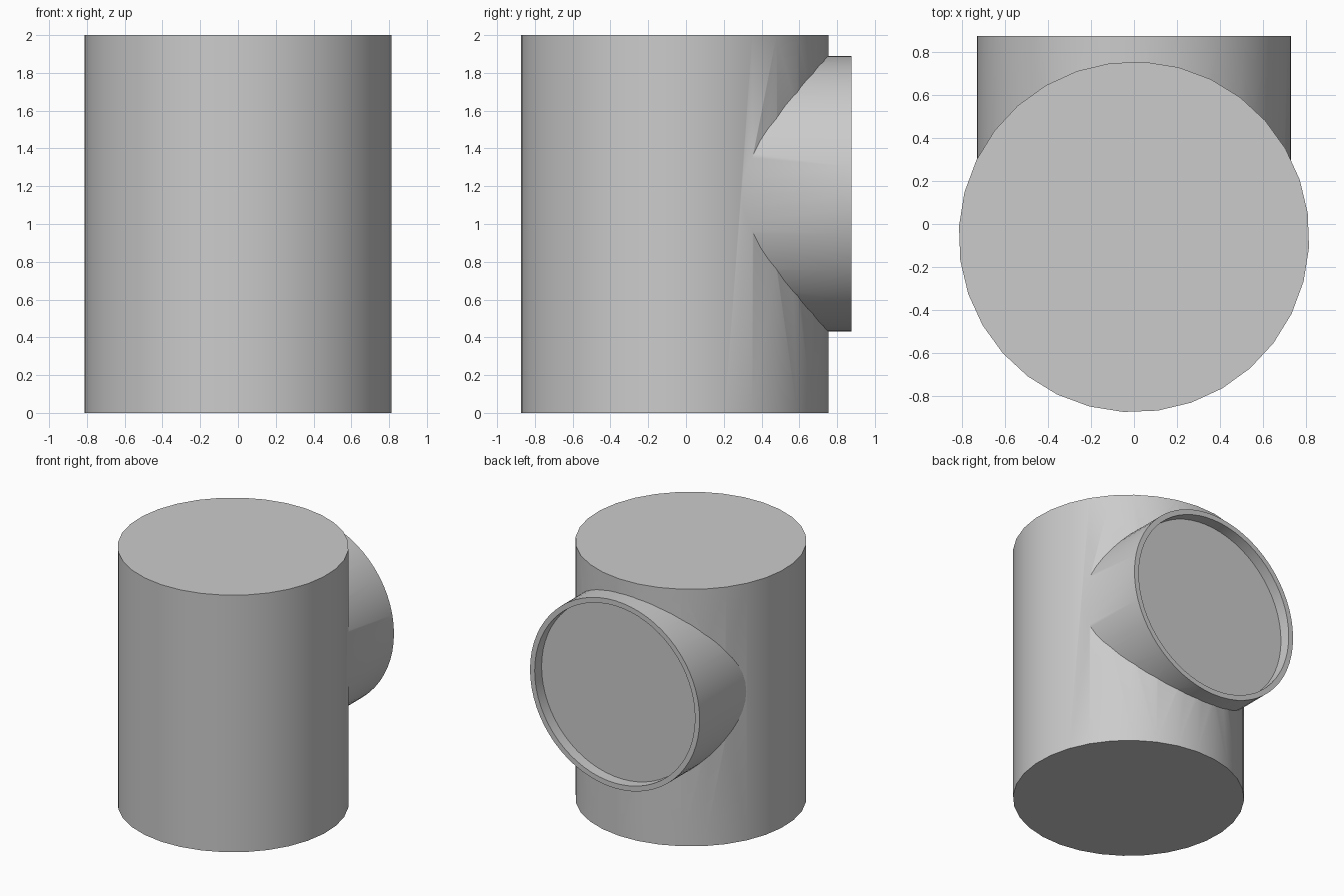
import bpy, math
from mathutils import Matrix

cube = bpy.data.objects.get("Cube")
if cube:
    bpy.data.objects.remove(cube, do_unlink=True)

grey = bpy.data.materials.new("plain grey")
grey.use_nodes = True
grey.diffuse_color = (0.6, 0.6, 0.6, 1)
grey.node_tree.nodes["Principled BSDF"].inputs["Base Color"].default_value = (0.6, 0.6, 0.6, 1)


def lathe(name, profile, sides, turn, matrix):
    """Closed solid of revolution about z; both ends capped by flat discs."""
    verts, faces = [], []
    for r, h in profile:
        for i in range(sides):
            a = math.tau * i / sides + turn
            verts.append((r * math.cos(a), r * math.sin(a), h))
    for k in range(len(profile) - 1):
        for i in range(sides):
            j = (i + 1) % sides
            faces.append((k * sides + i, k * sides + j,
                          (k + 1) * sides + j, (k + 1) * sides + i))
    faces.append(tuple(reversed(range(sides))))
    faces.append(tuple(range((len(profile) - 1) * sides, len(profile) * sides)))
    mesh = bpy.data.meshes.new(name)
    mesh.from_pydata(verts, [], faces)
    mesh.transform(matrix)
    mesh.materials.append(grey)
    ob = bpy.data.objects.new(name, mesh)
    bpy.context.collection.objects.link(ob)
    return ob


# Upright main cylinder
body = lathe("main_cylinder", [(0.815, 0), (0.815, 2)], 32, math.radians(-3.5),
             Matrix.Translation((0, -0.06, 0)))

# Side branch pointing back, with a shallow recess behind its rim
branch = lathe("branch_cutter", [(0.73, 0), (0.73, 0.875), (0.69, 0.875), (0.69, 0.79)],
               64, 0, Matrix.Translation((0, 0, 1.16)) @ Matrix.Rotation(-math.pi / 2, 4, 'X'))
branch.hide_render = True

# Merge the two into one skin
union = body.modifiers.new("join_branch", 'BOOLEAN')
union.operation = 'UNION'
union.solver = 'EXACT'
union.object = branch
bpy.context.view_layer.objects.active = body
body.select_set(True)
bpy.ops.object.modifier_apply(modifier=union.name)
bpy.data.objects.remove(branch, do_unlink=True)

bpy.ops.object.select_all(action='DESELECT')
body.select_set(True)
bpy.ops.object.shade_smooth_by_angle(angle=math.radians(30))
